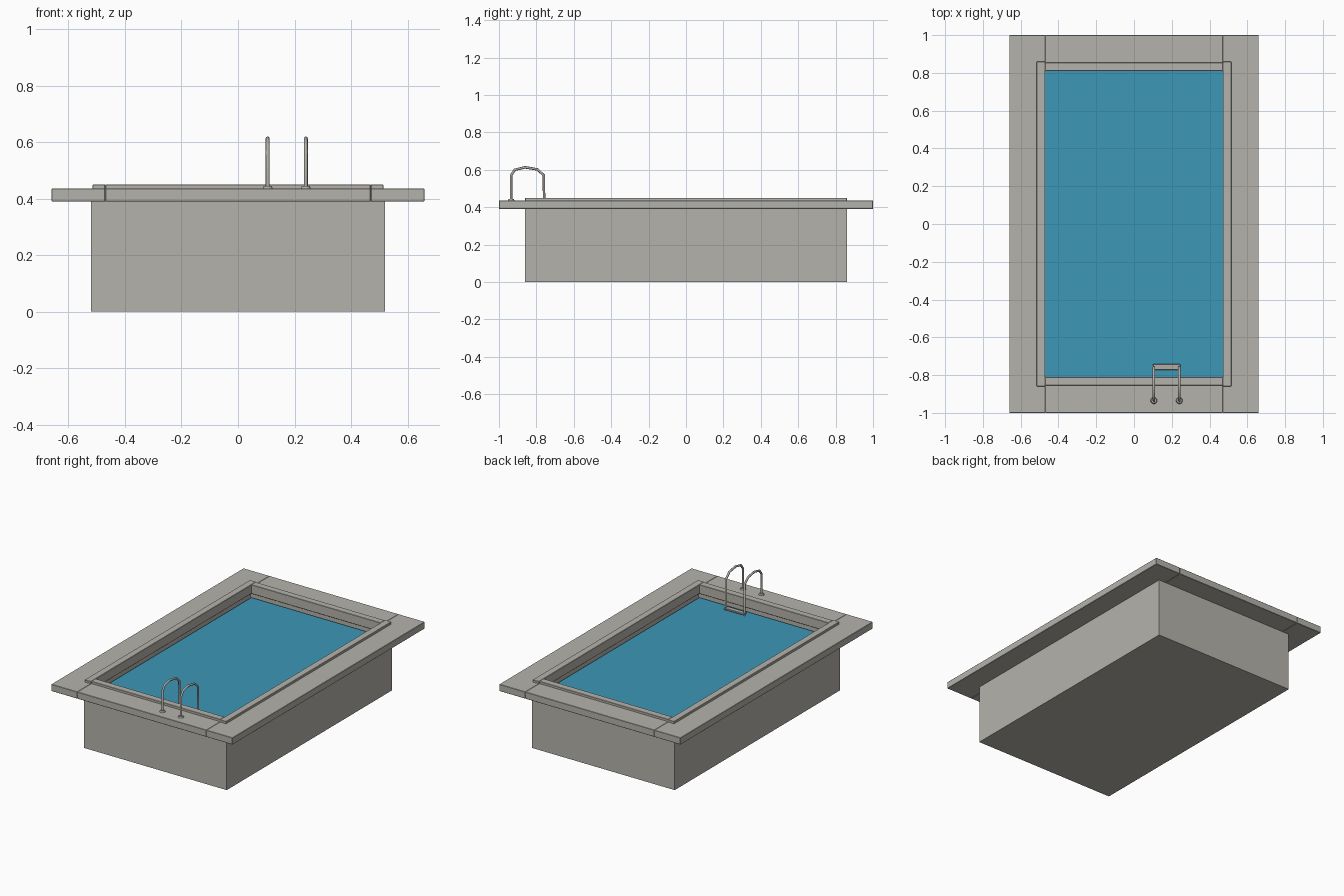
import bpy
import bmesh
from mathutils import Vector

if "Cube" in bpy.data.objects:
    bpy.data.objects.remove(bpy.data.objects["Cube"])


def material(name, rgb):
    m = bpy.data.materials.new(name)
    m.use_nodes = True
    m.diffuse_color = (*rgb, 1)
    m.node_tree.nodes["Principled BSDF"].inputs["Base Color"].default_value = (*rgb, 1)
    return m


stone = material("pale stone", (0.46, 0.45, 0.41))
blue = material("pool blue", (0.045, 0.31, 0.47))
metal = material("rail metal", (0.44, 0.42, 0.39))


def finish(name, bm, mat):
    mesh = bpy.data.meshes.new(name)
    bm.to_mesh(mesh)
    bm.free()
    mesh.materials.append(mat)
    ob = bpy.data.objects.new(name, mesh)
    bpy.context.collection.objects.link(ob)
    return ob


def box(name, lo, hi, mat, bevel=0):
    lo, hi = Vector(lo), Vector(hi)
    bm = bmesh.new()
    bmesh.ops.create_cube(bm, size=1)
    bmesh.ops.scale(bm, vec=hi - lo, verts=bm.verts)
    bmesh.ops.translate(bm, vec=(lo + hi) / 2, verts=bm.verts)
    ob = finish(name, bm, mat)
    if bevel:
        mod = ob.modifiers.new("soft edge", "BEVEL")
        mod.width = bevel
        mod.segments = 1
    return ob


IN_X, IN_Y = 0.47, 0.81        # inside of the pool
OUT_X, OUT_Y = 0.52, 0.86      # outside of the basin
DECK, TOP, LIP = 0.39, 0.435, 0.45
WATER = 0.365

# Hollow basin: a block whose top is inset and pushed down
bm = bmesh.new()
bmesh.ops.create_cube(bm, size=1)
bmesh.ops.scale(bm, vec=(2 * OUT_X, 2 * OUT_Y, DECK), verts=bm.verts)
bmesh.ops.translate(bm, vec=(0, 0, DECK / 2), verts=bm.verts)
top = max(bm.faces, key=lambda f: f.calc_center_median().z)
bmesh.ops.inset_region(bm, faces=[top], thickness=OUT_X - IN_X)
well = bmesh.ops.extrude_face_region(bm, geom=[top])
bmesh.ops.delete(bm, geom=[top], context="FACES")
bmesh.ops.translate(bm, vec=(0, 0, 0.05 - DECK),
                    verts=[g for g in well["geom"] if isinstance(g, bmesh.types.BMVert)])
bmesh.ops.recalc_face_normals(bm, faces=bm.faces)
finish("basin", bm, stone)

# Water
box("water", (-IN_X, -IN_Y, 0.05), (IN_X, IN_Y, WATER), blue)

# Deck slabs and raised coping, in mirrored pairs
for s, side, end in ((-1, "right", "front"), (1, "left", "back")):
    def span(a, b):
        return sorted((s * a, s * b))
    x0, x1 = span(IN_X, 0.66)
    box(side + "_deck", (x0, -1, DECK), (x1, 1, TOP), stone, 0.002)
    x0, x1 = span(IN_X, 0.515)
    box(side + "_coping", (x0, -OUT_Y, DECK), (x1, OUT_Y, LIP), stone, 0.002)
    y0, y1 = span(IN_Y, 1)
    box(end + "_deck", (-IN_X, y0, DECK), (IN_X, y1, TOP), stone, 0.002)
    y0, y1 = span(IN_Y, 0.855)
    box(end + "_coping", (-IN_X, y0, DECK), (IN_X, y1, LIP), stone, 0.002)

# Ladder rails with foot flanges
profile = [(-0.935, TOP), (-0.935, 0.57), (-0.915, 0.6), (-0.86, 0.613),
           (-0.795, 0.602), (-0.76, 0.57), (-0.758, 0.34)]
for x, side in ((0.105, "right"), (0.24, "left")):
    curve = bpy.data.curves.new(side + "_rail", "CURVE")
    curve.dimensions = "3D"
    curve.bevel_depth = 0.007
    curve.bevel_resolution = 2
    curve.use_fill_caps = True
    spline = curve.splines.new("POLY")
    spline.points.add(len(profile) - 1)
    for p, (y, z) in zip(spline.points, profile):
        p.co = (x, y, z, 1)
    spline.use_smooth = True
    curve.materials.append(metal)
    rail = bpy.data.objects.new(side + "_rail", curve)
    bpy.context.collection.objects.link(rail)

    bm = bmesh.new()
    bmesh.ops.create_cone(bm, cap_ends=True, segments=16, radius1=0.018,
                          radius2=0.014, depth=0.01)
    bmesh.ops.translate(bm, vec=(x, -0.935, TOP + 0.004), verts=bm.verts)
    finish(side + "_flange", bm, metal)

# Ladder tread between the rails
box("ladder_tread", (0.1, -0.772, 0.372), (0.245, -0.742, 0.384), metal, 0.002)
